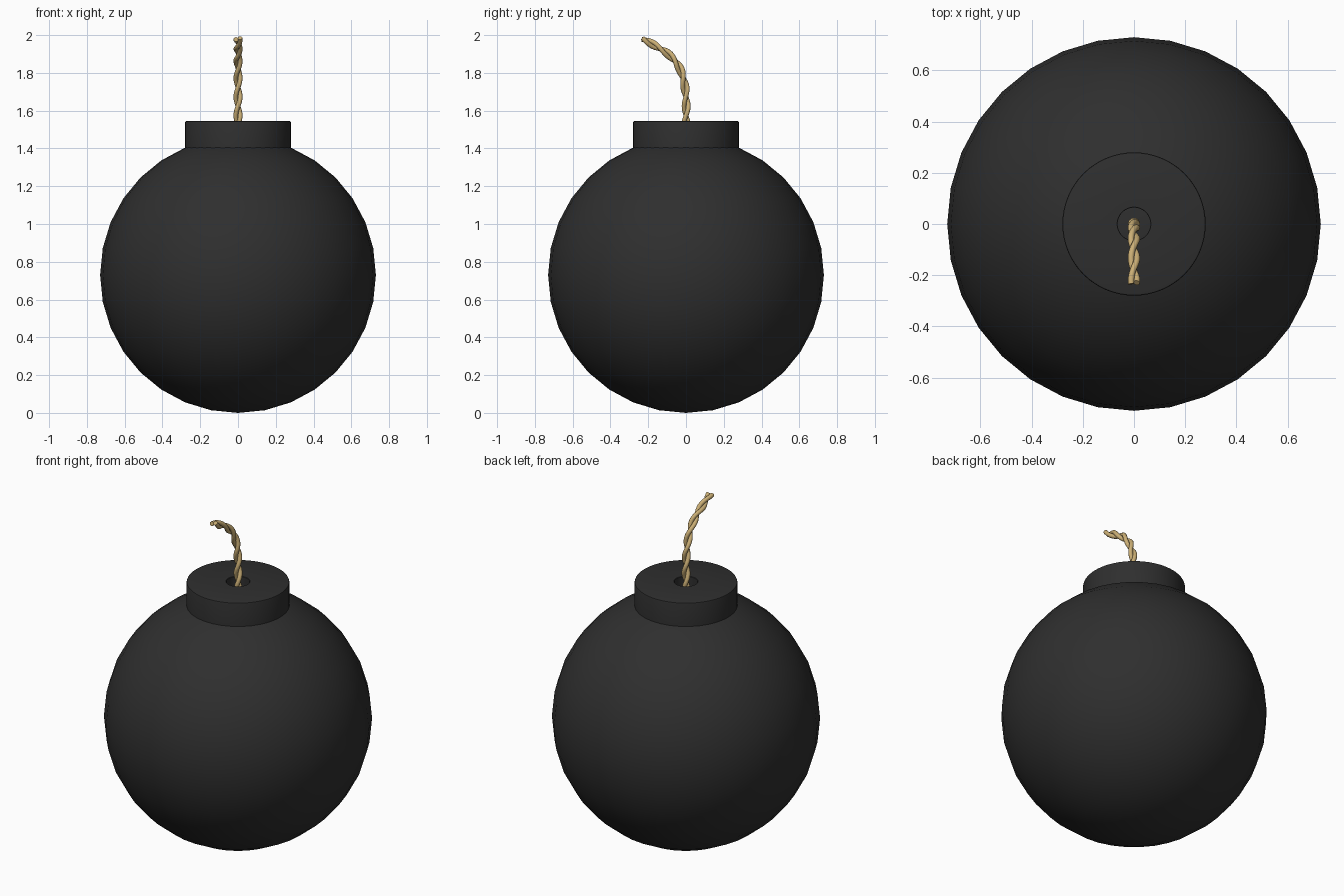
import bpy, bmesh, math
from mathutils import Vector

if "Cube" in bpy.data.objects:
    bpy.data.objects.remove(bpy.data.objects["Cube"])


def material(name, rgb):
    m = bpy.data.materials.new(name)
    m.diffuse_color = (*rgb, 1)
    m.use_nodes = True
    m.node_tree.nodes["Principled BSDF"].inputs["Base Color"].default_value = m.diffuse_color
    return m


black = material("matte black", (0.028, 0.028, 0.028))
tan = material("rope tan", (0.60, 0.43, 0.18))

# Round body
R = 0.73
bpy.ops.mesh.primitive_uv_sphere_add(segments=32, ring_count=16, radius=R, location=(0, 0, R))
body = bpy.context.object
body.name = "body"
body.data.materials.append(black)
bpy.ops.object.shade_smooth()


# Neck collar: a lathed tube with slightly rounded edges and a fuse hole
def lathe(name, profile, mat, steps=64):
    bm = bmesh.new()
    vs = [bm.verts.new((r, 0, z)) for r, z in profile]
    es = [bm.edges.new(p) for p in zip(vs, vs[1:])]
    bmesh.ops.spin(bm, geom=vs + es, cent=(0, 0, 0), axis=(0, 0, 1),
                   angle=math.tau, steps=steps, use_merge=True)
    bmesh.ops.remove_doubles(bm, verts=bm.verts[:], dist=1e-5)
    bmesh.ops.recalc_face_normals(bm, faces=bm.faces[:])
    me = bpy.data.meshes.new(name)
    bm.to_mesh(me)
    bm.free()
    me.materials.append(mat)
    ob = bpy.data.objects.new(name, me)
    bpy.context.collection.objects.link(ob)
    bpy.context.view_layer.objects.active = ob
    bpy.ops.object.select_all(action='DESELECT')
    ob.select_set(True)
    bpy.ops.object.shade_smooth_by_angle(angle=math.radians(40))
    return ob


lathe("neck", [(0.28, 1.37), (0.28, 1.537), (0.278, 1.543), (0.272, 1.545),
               (0.066, 1.545), (0.064, 1.543), (0.064, 1.44), (0.28, 1.37)], black)

# Fuse centre line in the y-z plane, as a smooth spline through a few points
pts = [(0, 1.38), (0, 1.46), (0, 1.56), (0, 1.66), (-0.012, 1.76), (-0.042, 1.84),
       (-0.095, 1.90), (-0.165, 1.945), (-0.232, 1.981), (-0.30, 2.015)]
path = []
for i in range(1, len(pts) - 2):
    p0, p1, p2, p3 = (Vector((0, *p)) for p in pts[i - 1:i + 3])
    for k in range(12):
        t = k / 12
        path.append(0.5 * (2 * p1 + (p2 - p0) * t + (2 * p0 - 5 * p1 + 4 * p2 - p3) * t * t
                           + (3 * p1 - p0 - 3 * p2 + p3) * t ** 3))
path.append(Vector((0, *pts[-2])))
dist = [0.0]
for a, b in zip(path, path[1:]):
    dist.append(dist[-1] + (b - a).length)


# Fuse: two strands twisted around the centre line
def strand(name, phase, pitch=0.2, offset=0.0115, radius=0.0125):
    cu = bpy.data.curves.new(name, 'CURVE')
    cu.dimensions = '3D'
    cu.bevel_depth = radius
    cu.bevel_resolution = 3
    cu.use_fill_caps = True
    sp = cu.splines.new('POLY')
    sp.points.add(len(path) - 1)
    for i, p in enumerate(path):
        tan_dir = (path[min(i + 1, len(path) - 1)] - path[max(i - 1, 0)]).normalized()
        side = Vector((1, 0, 0))
        up = tan_dir.cross(side)
        a = phase + math.tau * (dist[i] - dist[-1]) / pitch
        q = p + offset * (math.cos(a) * side + math.sin(a) * up)
        sp.points[i].co = (*q, 1)
    sp.use_smooth = True
    cu.materials.append(tan)
    ob = bpy.data.objects.new(name, cu)
    bpy.context.collection.objects.link(ob)
    bpy.ops.object.select_all(action='DESELECT')
    ob.select_set(True)
    bpy.context.view_layer.objects.active = ob
    bpy.ops.object.convert(target='MESH')
    bpy.ops.object.shade_smooth_by_angle(angle=math.radians(50))


strand("fuse_strand_a", 0.4)
strand("fuse_strand_b", 0.4 + math.pi)
